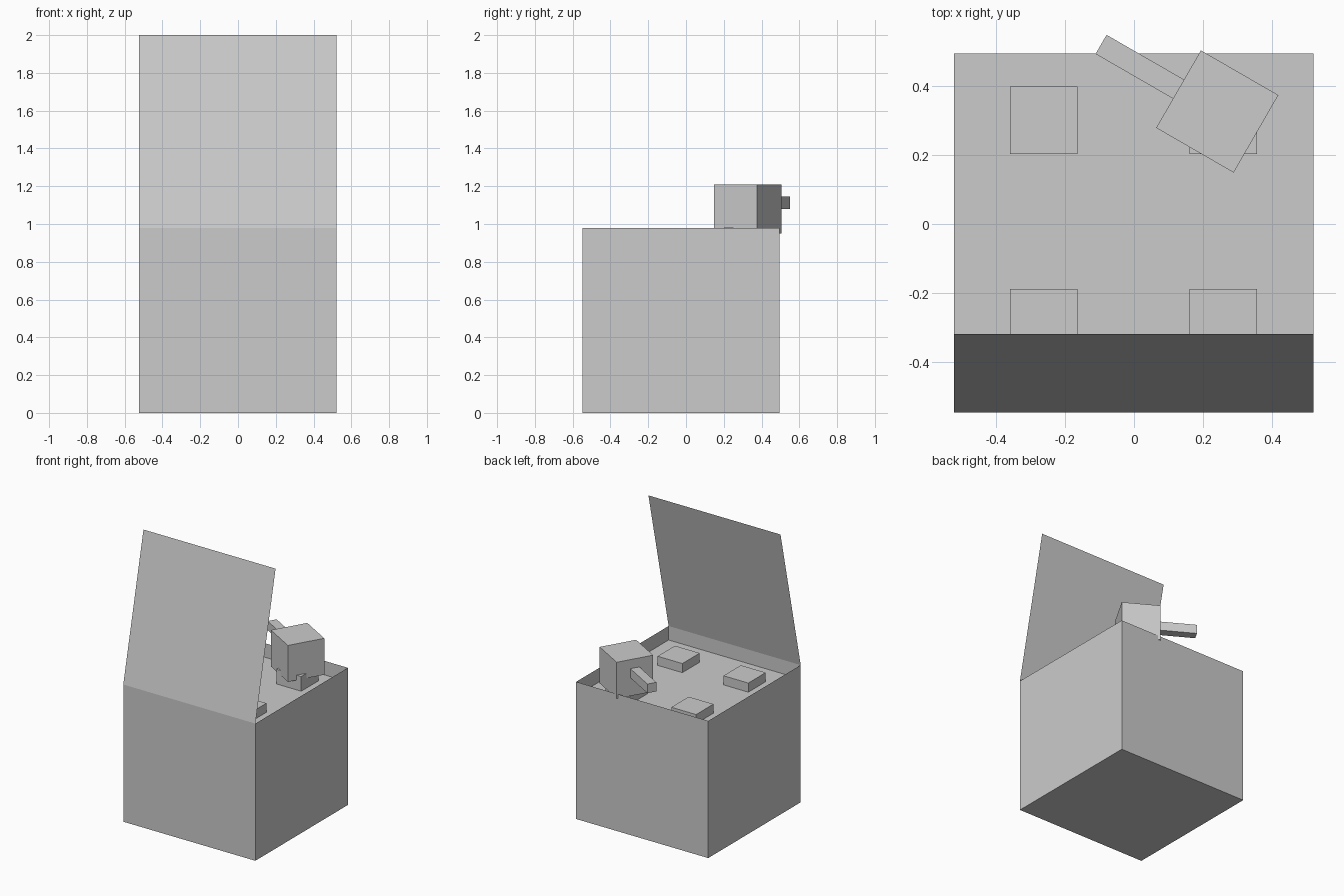
import bpy, bmesh
from math import radians
from mathutils import Matrix, Vector

if "Cube" in bpy.data.objects:
    bpy.data.objects.remove(bpy.data.objects["Cube"])

X0, X1 = -0.523, 0.521
Y0, Y1 = -0.548, 0.496
RIM, HOB = 0.98, 0.88


def finish(name, bm, matrix=None):
    mesh = bpy.data.meshes.new(name)
    bm.to_mesh(mesh)
    bm.free()
    ob = bpy.data.objects.new(name, mesh)
    if matrix:
        ob.matrix_world = matrix
    bpy.context.collection.objects.link(ob)
    return ob


def box(name, lo, hi, matrix=None):
    lo, hi = Vector(lo), Vector(hi)
    bm = bmesh.new()
    bmesh.ops.create_cube(bm, size=1)
    bmesh.ops.scale(bm, vec=hi - lo, verts=bm.verts)
    bmesh.ops.translate(bm, vec=(lo + hi) / 2, verts=bm.verts)
    return finish(name, bm, matrix)


def ring(bm, z):
    return [bm.verts.new((x, y, z)) for x, y in
            ((X0, Y0), (X1, Y0), (X1, Y1), (X0, Y1))]


# Stove body: thin outer walls with the bottom closed
bm = bmesh.new()
low, rim = ring(bm, 0), ring(bm, RIM)
bm.faces.new(low[::-1])
for i in range(4):
    j = (i + 1) % 4
    bm.faces.new((low[i], low[j], rim[j], rim[i]))
finish("stove_body", bm)

# Sunken cooktop inside the rim
bm = bmesh.new()
bm.faces.new(ring(bm, HOB))
finish("cooktop", bm)

# Thin raised lid leaning over the cooktop
bm = bmesh.new()
bm.faces.new([bm.verts.new(p) for p in
              ((X0, Y0, RIM), (X1, Y0, RIM), (X1, -0.32, 2.0), (X0, -0.32, 2.0))])
finish("lid", bm)

# Four square burners; the one under the pot is raised
for side, x in (("left", -0.262), ("right", 0.259)):
    for row, y in (("front", -0.287), ("back", 0.302)):
        top = 0.985 if (side, row) == ("right", "back") else 0.945
        box(f"burner_{row}_{side}", (x - 0.098, y - 0.098, HOB),
            (x + 0.098, y + 0.098, top))

# Saucepan and handle, turned together
turn = Matrix.Translation((0.242, 0.327, 0)) @ Matrix.Rotation(radians(150), 4, 'Z')
box("saucepan", (-0.13, -0.13, 0.95), (0.13, 0.13, 1.21), turn)
box("saucepan_handle", (0.13, -0.032, 1.08), (0.39, 0.032, 1.145), turn)
